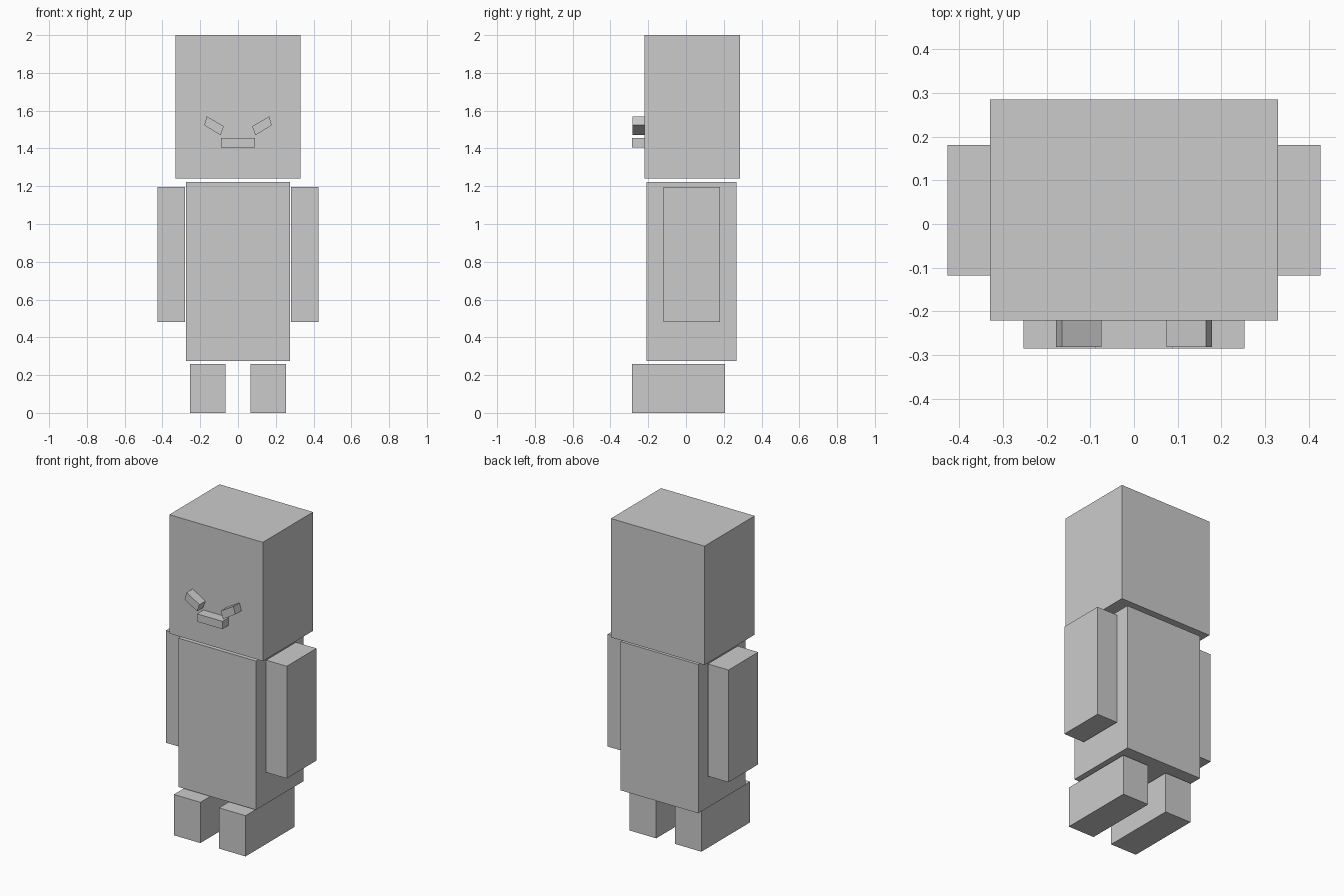
import bpy, bmesh

if "Cube" in bpy.data.objects:
    bpy.data.objects.remove(bpy.data.objects["Cube"])

grey = bpy.data.materials.new("plain_grey")
grey.diffuse_color = (0.6, 0.6, 0.6, 1)
grey.use_nodes = True
grey.node_tree.nodes["Principled BSDF"].inputs["Base Color"].default_value = grey.diffuse_color


def prism(name, profile, y0, y1):
    """Extrude an (x, z) profile from y0 to y1."""
    bm = bmesh.new()
    face = bm.faces.new([bm.verts.new((x, y0, z)) for x, z in profile])
    ext = bmesh.ops.extrude_face_region(bm, geom=[face])
    verts = [g for g in ext["geom"] if isinstance(g, bmesh.types.BMVert)]
    bmesh.ops.translate(bm, verts=verts, vec=(0, y1 - y0, 0))
    bmesh.ops.recalc_face_normals(bm, faces=bm.faces)
    mesh = bpy.data.meshes.new(name)
    bm.to_mesh(mesh)
    bm.free()
    mesh.materials.append(grey)
    obj = bpy.data.objects.new(name, mesh)
    bpy.context.collection.objects.link(obj)
    return obj


def box(name, x0, x1, y0, y1, z0, z1):
    return prism(name, [(x0, z0), (x1, z0), (x1, z1), (x0, z1)], y0, y1)


# Head, body and mouth
box("head", -0.33, 0.33, -0.221, 0.285, 1.242, 2.0)
box("torso", -0.274, 0.274, -0.21, 0.267, 0.274, 1.223)
box("mouth", -0.089, 0.089, -0.285, -0.218, 1.406, 1.456)

# Paired parts
corner = [(0.165, 1.57), (0.179, 1.523), (0.092, 1.47), (0.075, 1.517)]
for side, s in (("left", -1), ("right", 1)):
    box(side + "_arm", s * 0.281, s * 0.427, -0.118, 0.181, 0.48, 1.196)
    box(side + "_leg", s * 0.066, s * 0.253, -0.285, 0.206, 0.0, 0.26)
    # slanted ends of the smile
    prism(side + "_mouth_corner", [(s * x, z) for x, z in corner], -0.282, -0.218)
